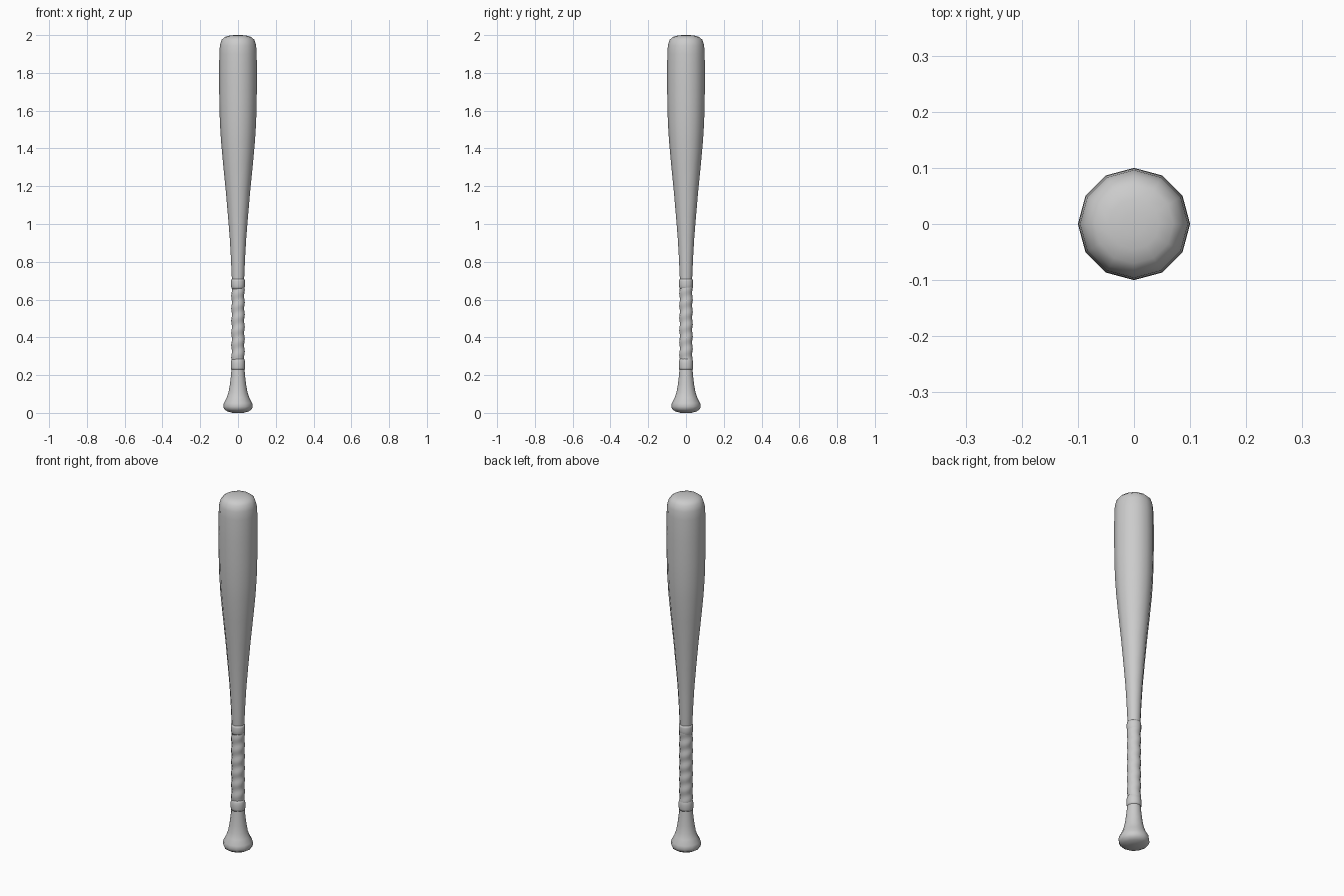
import bpy, bmesh, math

SIDES = 12


def lathe(name, profile, spiral=None):
    """Revolve (radius, z) points; spiral(z, angle) optionally adds to the radius."""
    bm = bmesh.new()
    rings = []
    for r, z in profile:
        ring = []
        for i in range(SIDES):
            a = math.tau * i / SIDES
            rr = r + (spiral(z, a) if spiral else 0)
            ring.append(bm.verts.new((rr * math.cos(a), rr * math.sin(a), z)))
        rings.append(ring)
    for lo, hi in zip(rings, rings[1:]):
        for i in range(SIDES):
            j = (i + 1) % SIDES
            bm.faces.new((lo[i], lo[j], hi[j], hi[i]))
    bm.faces.new(rings[0][::-1])
    bm.faces.new(rings[-1])
    mesh = bpy.data.meshes.new(name)
    bm.to_mesh(mesh)
    bm.free()
    for p in mesh.polygons:
        p.use_smooth = True
    ob = bpy.data.objects.new(name, mesh)
    bpy.context.collection.objects.link(ob)
    return ob


# Wooden body: knob, handle, taper, barrel and rounded tip
lathe("bat_body", [
    (0.03, 0.0), (0.056, 0.008), (0.072, 0.018), (0.078, 0.033), (0.075, 0.052),
    (0.060, 0.08), (0.050, 0.11), (0.043, 0.15), (0.037, 0.20), (0.033, 0.25),
    (0.029, 0.30), (0.029, 0.65), (0.033, 0.72), (0.038, 0.83), (0.044, 0.93),
    (0.053, 1.04), (0.065, 1.18), (0.079, 1.32), (0.090, 1.44), (0.096, 1.54),
    (0.099, 1.65), (0.100, 1.78), (0.099, 1.90), (0.096, 1.945), (0.087, 1.975),
    (0.070, 1.990), (0.045, 1.997), (0.02, 2.0)])

# Wrapped tape on the handle, with a shallow spiral ridge
PITCH = 0.065
lathe("grip_wrap", [(0.034, 0.25 + 0.01083 * k) for k in range(41)],
      lambda z, a: 0.002 * math.cos(math.tau * z / PITCH - a))

# Raised bands at both ends of the tape
lathe("lower_band", [(0.031, 0.227), (0.036, 0.229), (0.038, 0.24), (0.038, 0.262),
                     (0.036, 0.277), (0.032, 0.287)])
lathe("upper_band", [(0.032, 0.655), (0.036, 0.667), (0.037, 0.68), (0.037, 0.697),
                     (0.035, 0.708), (0.031, 0.71)])
